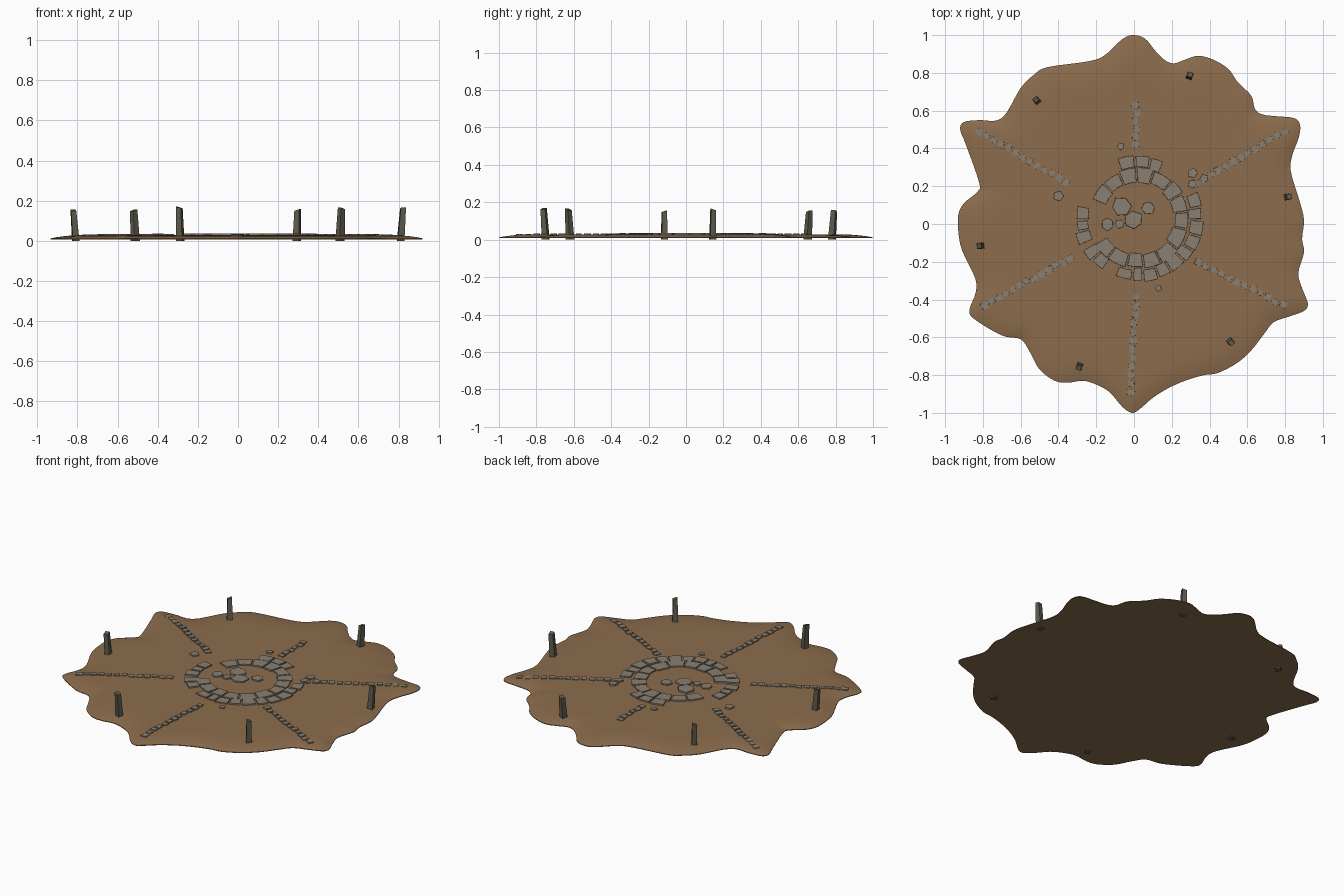
import bpy, bmesh, math, random
from mathutils import Vector, Matrix

random.seed(4)
cube = bpy.data.objects.get("Cube")
if cube:
    bpy.data.objects.remove(cube, do_unlink=True)


def material(name, srgb):
    color = [(c / 255) ** 2.2 for c in srgb] + [1]
    mat = bpy.data.materials.new(name)
    mat.use_nodes = True
    mat.diffuse_color = color
    shader = mat.node_tree.nodes["Principled BSDF"]
    shader.inputs["Base Color"].default_value = color
    shader.inputs["Roughness"].default_value = 0.9
    return mat


earth = material("brown earth", (139, 108, 78))
paving = material("grey paving stone", (136, 127, 112))
post_stone = material("dark post stone", (94, 91, 77))


def finish(bm, name, mat):
    bmesh.ops.recalc_face_normals(bm, faces=bm.faces)
    mesh = bpy.data.meshes.new(name)
    bm.to_mesh(mesh)
    bm.free()
    mesh.materials.append(mat)
    obj = bpy.data.objects.new(name, mesh)
    bpy.context.collection.objects.link(obj)
    return obj


def bridge(bm, low, high):
    for i in range(len(low)):
        j = (i + 1) % len(low)
        bm.faces.new((low[i], low[j], high[j], high[i]))


def fan(bm, ring, z):
    centre = bm.verts.new((0, 0, z))
    for i in range(len(ring)):
        bm.faces.new((ring[i - 1], ring[i], centre))


def prism(bm, outline, z0, z1, taper=0.94):
    """Low stone with a slightly narrower flat top."""
    mid = sum((Vector(p) for p in outline), Vector((0, 0))) / len(outline)
    low = [bm.verts.new((p[0], p[1], z0)) for p in outline]
    top = [mid + (Vector(p) - mid) * taper for p in outline]
    high = [bm.verts.new((p.x, p.y, z1)) for p in top]
    bridge(bm, low, high)
    bm.faces.new(high)
    bm.faces.new(low[::-1])


# Wavy ground slab: control points in hundredths, clockwise from the back tip
EDGE = [0, 100, 6, 98, 11, 92, 16, 87, 21, 85, 27, 87, 34, 89, 42, 87,
        50, 82, 55, 75, 62, 68, 64, 61, 68, 58, 76, 57, 85, 56, 88, 52,
        87, 45, 84, 37, 83, 28, 88, 11, 90, 2, 89, -8, 90, -15, 87, -26,
        89, -34, 92, -42, 90, -46, 82, -49, 74, -52, 69, -58, 62, -67,
        54, -74, 44, -79, 37, -80, 27, -83, 18, -87, 10, -92, 3, -98,
        -1, -100, -6, -97, -13, -89, -20, -85, -27, -83, -35, -84, -42, -83,
        -50, -77, -55, -68, -60, -61, -70, -59, -85, -50, -87, -45,
        -84, -37, -84, -29, -91, -14, -93, -4, -93, 5, -90, 11, -83, 17,
        -82, 22, -89, 42, -92, 50, -90, 54, -82, 55, -70, 56, -60, 72,
        -53, 79, -46, 83, -25, 86, -16, 89, -6, 98]


def smooth_loop(flat, steps=4):
    pts = [Vector(p) / 100 for p in zip(flat[::2], flat[1::2])]
    n, out = len(pts), []
    for i in range(n):
        a, b, c, d = (pts[(i + k) % n] for k in (-1, 0, 1, 2))
        for s in range(steps):
            t = s / steps
            out.append(0.5 * (2 * b + (c - a) * t + (2 * a - 5 * b + 4 * c - d) * t ** 2
                              + (3 * b - a - 3 * c + d) * t ** 3))
    return out


outline = smooth_loop(EDGE)
bm = bmesh.new()
rings = [[bm.verts.new((p.x * s, p.y * s, z)) for p in outline]
         for s, z in ((1, 0.008), (1, 0.012), (0.97, 0.018), (0.93, 0.023),
                      (0.88, 0.027), (0.8, 0.028))]
for low, high in zip(rings, rings[1:]):
    bridge(bm, low, high)
fan(bm, rings[0], 0.008)
fan(bm, rings[-1], 0.028)
ground = finish(bm, "ground_slab", earth)
bpy.ops.object.select_all(action='DESELECT')
ground.select_set(True)
bpy.context.view_layer.objects.active = ground
bpy.ops.object.shade_smooth_by_angle(angle=math.radians(35))

# Broken rings of wedge-shaped paving stones
CX, CY = 0.025, 0.03


def arc_stones(bm, r0, r1, start, end, count):
    step = (end - start) / count
    cuts = [start + step * (i + random.uniform(-0.15, 0.15)) for i in range(count + 1)]
    for a, b in zip(cuts, cuts[1:]):
        inner, outer = r0 + random.uniform(-0.008, 0.008), r1 + random.uniform(-0.01, 0.01)
        shape = []
        for r, angles in ((inner, (a, (a + b) / 2, b)), (outer, (b, (a + b) / 2, a))):
            for ang in angles:
                gap = 0.9 if ang in (a, b) else 0
                ang += gap if ang == a else -gap
                t = math.radians(ang)
                shape.append((CX + r * math.cos(t), CY + r * math.sin(t)))
        prism(bm, shape, 0.02, 0.036, 0.97)


bm = bmesh.new()
arc_stones(bm, 0.19, 0.262, -148, 160, 14)
finish(bm, "inner_paving_ring", paving)

bm = bmesh.new()
for start, end, count in ((66, 109, 3), (-112, 25, 10), (168, 204, 3), (210, 237, 2)):
    arc_stones(bm, 0.27, 0.335, start, end, count)
finish(bm, "outer_paving_ring", paving)


# Irregular stones in the middle, and strays around the rings
def pebble(bm, x, y, radius, sides):
    turn = random.uniform(0, math.tau)
    shape = []
    for i in range(sides):
        t = turn + math.tau * i / sides
        r = radius * random.uniform(0.9, 1.1)
        shape.append((x + r * math.cos(t), y + r * math.sin(t)))
    prism(bm, shape, 0.02, 0.036, 0.95)


bm = bmesh.new()
for x, y, r in ((-0.005, 0.02, 0.052), (-0.065, 0.09, 0.055), (0.075, 0.085, 0.036),
                (-0.075, 0, 0.026), (-0.14, 0, 0.036)):
    pebble(bm, x, y, r, 6)
finish(bm, "centre_stones", paving)

bm = bmesh.new()
for x, y, r in ((-0.07, 0.41, 0.02), (-0.4, 0.15, 0.03), (0.13, -0.34, 0.018),
                (0.31, 0.27, 0.028), (0.31, 0.21, 0.025), (0.37, 0.24, 0.025)):
    pebble(bm, x, y, r, 5)
finish(bm, "stray_stones", paving)

# Six radiating rows of small stones
SPOKES = {
    "back": ((0.01, 0.42), (0.01, 0.63)),
    "front": ((0.01, -0.39), (-0.02, -0.89)),
    "back_left": ((0.33, 0.21), (0.8, 0.49)),
    "front_left": ((0.34, -0.2), (0.79, -0.43)),
    "back_right": ((-0.36, 0.22), (-0.82, 0.49)),
    "front_right": ((-0.34, -0.18), (-0.79, -0.43)),
}
for side, (start, end) in SPOKES.items():
    a, b = Vector(start), Vector(end)
    along = (b - a).normalized()
    across = Vector((-along.y, along.x))
    count = round((b - a).length / 0.044)
    bm = bmesh.new()
    for i in range(count + 1):
        mid = a.lerp(b, i / count) + across * random.uniform(-0.005, 0.005)
        half, wide = random.uniform(0.015, 0.02), random.uniform(0.014, 0.02)
        shape = [mid + along * half * u * random.uniform(0.85, 1.1)
                 + across * wide * v * random.uniform(0.85, 1.1)
                 for u, v in ((-1, -1), (1, -1), (1, 1), (-1, 1))]
        drop = 0.005 * max(0, mid.length - 0.8) / 0.15
        prism(bm, shape, 0.012, 0.033 - drop)
    finish(bm, side + "_stone_row", paving)

# Leaning, tapered posts with slanted tops
POSTS = {
    "back_left": (0.293, 0.78, 0.158), "left": (0.81, 0.143, 0.166),
    "front_left": (0.508, -0.62, 0.166), "front_right": (-0.288, -0.75, 0.17),
    "right": (-0.808, -0.115, 0.156), "back_right": (-0.512, 0.65, 0.156),
}
for side, (x, y, height) in POSTS.items():
    bm = bmesh.new()
    bmesh.ops.create_cube(bm, size=1)
    for v in bm.verts:
        upper = v.co.z > 0
        width = 0.026 if upper else 0.033
        v.co.x = v.co.x * width + (0.012 if upper else 0)
        v.co.y *= width
        v.co.z = height - (0.008 if v.co.y > 0 else 0) if upper else 0
    turn = Matrix.Rotation(math.atan2(y, x), 4, 'Z')
    bm.transform(Matrix.Translation((x, y, 0)) @ turn)
    finish(bm, side + "_post", post_stone)
